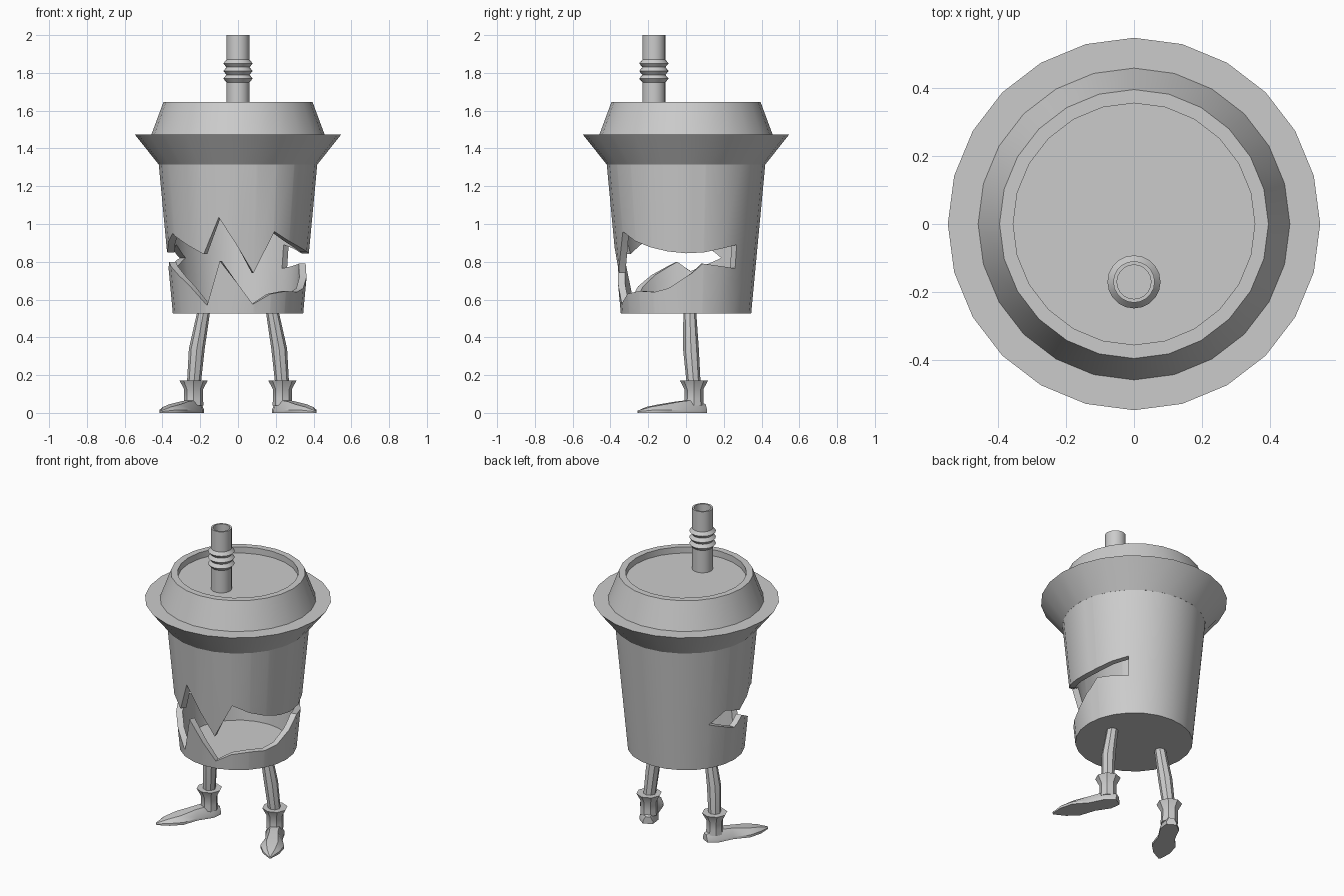
import bpy, bmesh, math
from mathutils import Vector

if "Cube" in bpy.data.objects:
    bpy.data.objects.remove(bpy.data.objects["Cube"])

grey = bpy.data.materials.new("plain grey")
grey.diffuse_color = (0.6, 0.6, 0.6, 1)
grey.use_nodes = True
grey.node_tree.nodes["Principled BSDF"].inputs["Base Color"].default_value = grey.diffuse_color


def finish(bm, name, angle=32):
    """Clean up a bmesh and turn it into a named, shaded object."""
    bmesh.ops.remove_doubles(bm, verts=bm.verts, dist=1e-4)
    bmesh.ops.dissolve_degenerate(bm, edges=bm.edges, dist=1e-4)
    bmesh.ops.recalc_face_normals(bm, faces=bm.faces)
    me = bpy.data.meshes.new(name)
    bm.to_mesh(me)
    bm.free()
    me.materials.append(grey)
    ob = bpy.data.objects.new(name, me)
    bpy.context.collection.objects.link(ob)
    bpy.ops.object.select_all(action='DESELECT')
    bpy.context.view_layer.objects.active = ob
    ob.select_set(True)
    bpy.ops.object.shade_smooth_by_angle(angle=math.radians(angle))
    return ob


def loft(rings, name, cap=True, angle=32):
    """Skin a list of equally sized point rings."""
    bm = bmesh.new()
    rows = [[bm.verts.new(p) for p in ring] for ring in rings]
    n = len(rows[0])
    for a, b in zip(rows, rows[1:]):
        for i in range(n):
            j = (i + 1) % n
            bm.faces.new((a[i], a[j], b[j], b[i]))
    if cap:
        bm.faces.new(rows[0])
        bm.faces.new(rows[-1])
    return finish(bm, name, angle)


def ring(x, y, z, r, n=24):
    return [(x + r * math.cos(math.tau * i / n), y + r * math.sin(math.tau * i / n), z)
            for i in range(n)]


def lerp_table(table, a):
    for (a0, z0), (a1, z1) in zip(table, table[1:]):
        if a0 <= a <= a1:
            return z0 + (z1 - z0) * (a - a0) / (a1 - a0)


# Cup: 24-sided tapered double wall, with a jagged mouth given as
# (azimuth, height) edges running from the left tip round the front to the right end
START, END = 146, 405
upper = [(146, .82), (163, .89), (182, .85), (205, .95), (241, .84), (255, 1.035),
         (283, .74), (300, .96), (315, .91), (330, .877), (345, .855), (360, .845),
         (375, .85), (405, .89), (506, .82)]
lower = [(146, .82), (176, .75), (188, .80), (210, .73), (225, .67), (242, .57),
         (255, .805), (283, .575), (299, .63), (316, .645), (332, .64), (345, .66),
         (365, .74), (374, .79), (405, .765), (506, .82)]
Z0, Z1, FLOOR, WALL = .525, 1.32, .545, .038


def wall_point(a, z, inset):
    r = .345 + (z - Z0) * .075 / (Z1 - Z0) - inset
    r *= math.cos(math.radians(7.5)) / math.cos(math.radians(a % 15 - 7.5))
    return Vector((r * math.cos(math.radians(a)), r * math.sin(math.radians(a)), z))


angles = sorted({a for a, _ in upper + lower if a < 506} | set(range(150, 506, 15)))
bm = bmesh.new()
cols = []
for a in angles:
    lo, up = lerp_table(lower, a), lerp_table(upper, a)
    cols.append([[bm.verts.new(wall_point(a, z, s)) for z in (base, lo, up, Z1)]
                 for base, s in ((Z0, 0), (FLOOR, WALL))])
for i, c in enumerate(cols):
    d = cols[(i + 1) % len(cols)]
    gap = START <= angles[i] < END
    for s in (0, 1):
        for k in range(3):
            if not (gap and k == 1):
                bm.faces.new((c[s][k], d[s][k], d[s][k + 1], c[s][k + 1]))
    for k in ((1, 2, 3) if gap else (3,)):        # lip faces and top rim
        bm.faces.new((c[0][k], d[0][k], d[1][k], c[1][k]))
e = cols[angles.index(END)]
bm.faces.new((e[0][1], e[0][2], e[1][2], e[1][1]))   # blunt right end of the mouth
bm.faces.new([c[0][0] for c in cols])                # underside
bm.faces.new([c[1][0] for c in cols])                # inside floor
finish(bm, "cup_body")

# Lid: flared brim, sloped dome, raised rim round a sunken top
loft([ring(0, 0, z, r) for r, z in
      ((.40, 1.315), (.42, 1.315), (.547, 1.475), (.458, 1.475),
       (.395, 1.645), (.355, 1.645), (.355, 1.605))], "lid")

# Straw: hollow tube with three bellows ridges
straw = [(.061, 1.6), (.061, 1.75)]
for z in (1.77, 1.81, 1.85):
    straw += [(.078, z), (.061, z + .02)]
straw += [(.061, 2.0), (.05, 2.0), (.05, 1.61)]
loft([ring(0, -.17, z, r, 20) for r, z in straw], "straw")

# Legs, cuffs and pointed shoes, one set per side
for s, side in ((1, "right"), (-1, "left")):
    loft([ring(s * x, y, z, r, 8) for x, y, z, r in
          ((.182, .02, .535, .034), (.218, .026, .34, .042), (.233, .04, .16, .037))],
         side + "_leg")
    loft([ring(s * .235, .042, z, r, 8) for z, r in
          ((.04, .052), (.075, .05), (.125, .05), (.172, .075), (.172, .04))],
         side + "_ankle_cuff")
    sections = []
    for u, w, h in ((-.06, .03, .045), (0, .056, .07), (.1, .05, .06),
                    (.2, .07, .045), (.28, .048, .032), (.345, .006, .012)):
        base = min(.015, h * .6)
        sections.append([(s * (.235 + .5 * u + .866 * v), .045 - .866 * u + .5 * v, z)
                         for v, z in ((-w, 0), (-w, base), (-.5 * w, h),
                                      (.5 * w, h), (w, base), (w, 0))])
    loft(sections, side + "_shoe")
